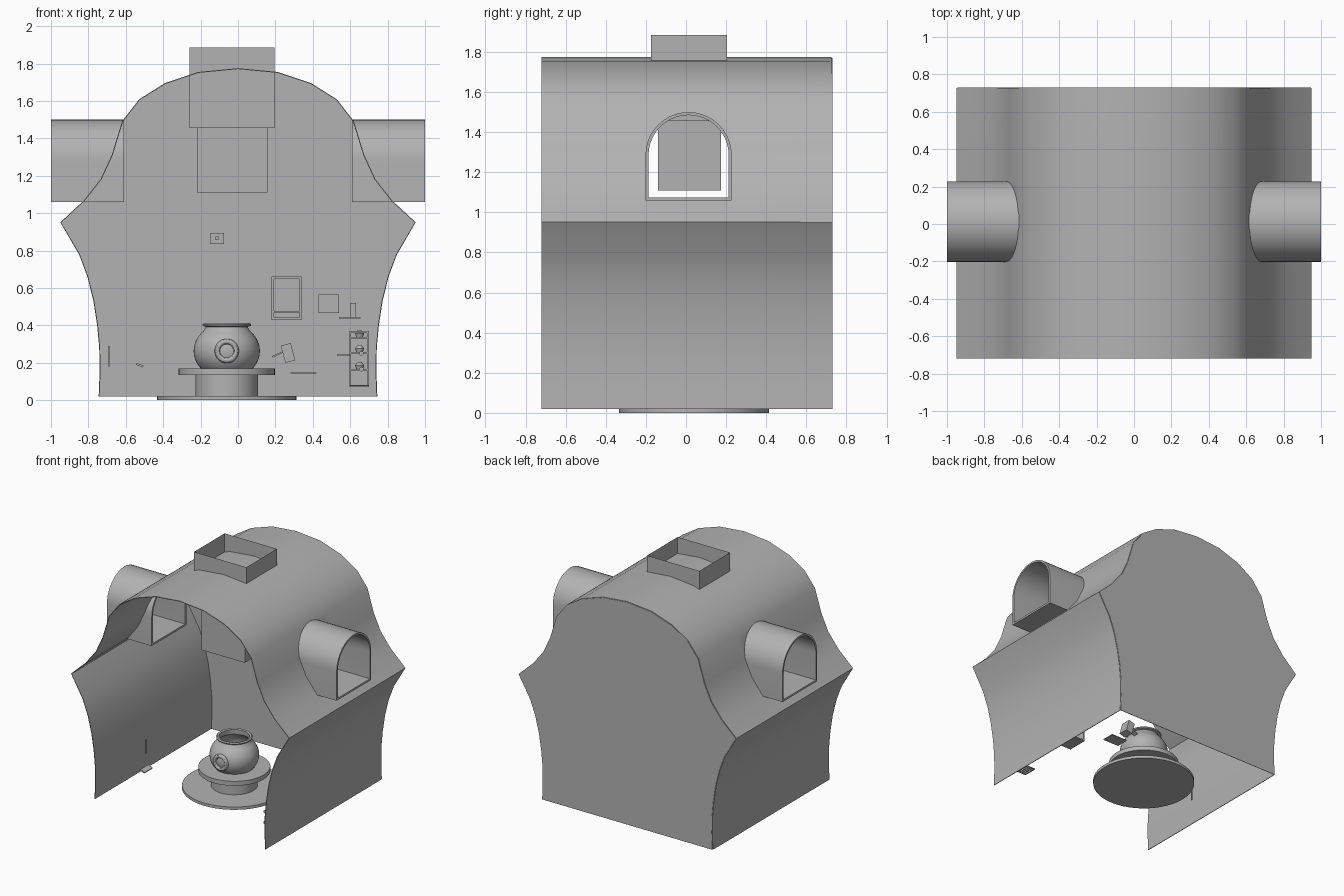
import bpy, bmesh, math
from mathutils import Matrix

if "Cube" in bpy.data.objects:
    bpy.data.objects.remove(bpy.data.objects["Cube"])

grey = bpy.data.materials.new("dark_grey")
grey.diffuse_color = (.45, .45, .45, 1)
grey.use_nodes = True
grey.node_tree.nodes["Principled BSDF"].inputs["Base Color"].default_value = grey.diffuse_color


def select(ob):
    bpy.ops.object.select_all(action='DESELECT')
    ob.select_set(True)
    bpy.context.view_layer.objects.active = ob


def finish(name, bm, smooth=True, wall=0, angle=30, fix=True):
    if fix:
        bmesh.ops.recalc_face_normals(bm, faces=bm.faces[:])
    me = bpy.data.meshes.new(name)
    bm.to_mesh(me)
    bm.free()
    me.materials.append(grey)
    ob = bpy.data.objects.new(name, me)
    bpy.context.collection.objects.link(ob)
    select(ob)
    if wall:
        m = ob.modifiers.new("wall", 'SOLIDIFY')
        m.thickness, m.offset = wall, -1
    if smooth:
        bpy.ops.object.shade_smooth_by_angle(angle=math.radians(angle))
    return ob


def box(name, x0, x1, y0, y1, z0, z1, tube=False, rot=None):
    bm = bmesh.new()
    bmesh.ops.create_cube(bm, size=1)
    if tube:  # keep only the four upright sheets
        bmesh.ops.delete(bm, geom=[f for f in bm.faces if abs(f.normal.z) > .5], context='FACES')
    bm.transform(Matrix.Diagonal((x1 - x0, y1 - y0, z1 - z0, 1)))
    if rot:
        bm.transform(Matrix.Rotation(math.radians(rot[0]), 4, rot[1]))
    bm.transform(Matrix.Translation(((x0 + x1) / 2, (y0 + y1) / 2, (z0 + z1) / 2)))
    return finish(name, bm, False, fix=not tube)


def lathe(name, pts, loc, seg=48, rot=None):
    bm = bmesh.new()
    vs = [bm.verts.new((r, 0, z)) for r, z in pts]
    es = [bm.edges.new(p) for p in zip(vs, vs[1:])]
    bmesh.ops.spin(bm, geom=vs + es, cent=(0, 0, 0), axis=(0, 0, 1), angle=2 * math.pi,
                   steps=seg, use_merge=True)
    bmesh.ops.remove_doubles(bm, verts=bm.verts[:], dist=1e-5)
    if rot:
        bm.transform(Matrix.Rotation(math.radians(rot[0]), 4, rot[1]))
    bm.transform(Matrix.Translation(loc))
    return finish(name, bm)


def disc(name, r, z0, z1, x, y):
    return lathe(name, [(0, z0), (r, z0), (r, z1), (0, z1)], (x, y, 0))


# Vaulted shell: profile swept along y in strips, closed back, open front and floor
half = [(.74, .02), (.735, .15), (.737, .28), (.748, .4), (.768, .53), (.8, .66), (.845, .78),
        (.945, .95), (.82, 1.065), (.73, 1.18), (.67, 1.31), (.615, 1.49), (.525, 1.605),
        (.39, 1.69), (.21, 1.75)]
profile = half + [(0, 1.77)] + [(-x, z) for x, z in reversed(half)]
bm = bmesh.new()
rows = [[bm.verts.new((x, y, z)) for x, z in profile]
        for y in (-.72, -.55, -.38, -.22, -.1, .013, .12, .24, .4, .56, .73)]
for a, b in zip(rows, rows[1:]):
    for i in range(len(profile) - 1):
        bm.faces.new((a[i], a[i + 1], b[i + 1], b[i]))
back = bm.faces.new(rows[-1][::-1])
back.normal_update()
if back.normal.y < 0:
    bmesh.ops.reverse_faces(bm, faces=bm.faces[:])
shell = finish("shell", bm, False, wall=.005, fix=False)


# Arched window tunnels and the openings they make in the shell
def arch(r, z0, zc=1.285, yc=.013, n=20):
    pts = [(yc + r * math.cos(math.pi * i / n), zc + r * math.sin(math.pi * i / n))
           for i in range(n + 1)]
    return pts + [(yc - r, z0), (yc + r, z0)]


def loops(bm, pts, xs):
    return [[bm.verts.new((x, y, z)) for y, z in pts] for x in xs]


def bridge(bm, a, b):
    for i in range(len(a)):
        j = (i + 1) % len(a)
        bm.faces.new((a[i], a[j], b[j], b[i]))


for side, s in (("left", -1), ("right", 1)):
    bm = bmesh.new()
    o0, o1 = loops(bm, arch(.215, 1.06), (s * .61, s))
    i0, i1 = loops(bm, arch(.2, 1.075), (s * .61, s))
    for a, b in ((o0, o1), (o1, i1), (i1, i0), (i0, o0)):
        bridge(bm, a, b)
    finish(side + "_window_tunnel", bm)
    bm = bmesh.new()
    a, b = loops(bm, arch(.207, 1.068), (s * .5, s * 1.1))
    bridge(bm, a, b)
    bm.faces.new(a)
    bm.faces.new(b)
    cutter = finish(side + "_window_cutter", bm, False)
    cutter.hide_render = True
    cutter.hide_set(True)
    m = shell.modifiers.new(side + "_window", 'BOOLEAN')
    m.operation, m.solver, m.object = 'DIFFERENCE', 'EXACT', cutter

# Bake the shell, then smooth it so that rims and openings stay sharp
select(shell)
for m in list(shell.modifiers):
    bpy.ops.object.modifier_apply(modifier=m.name)
bpy.ops.object.shade_smooth_by_angle(angle=math.radians(40))

# Chimney box through the roof and the narrower hood below
box("chimney", -.26, .195, -.175, .205, 1.455, 1.885, True)
box("chimney_hood", -.22, .157, -.14, .175, 1.11, 1.46, True)

# Round hearth with pedestal, plate and open pot
cx, cy = -.06, .04
disc("hearth_base", .373, 0, .022, cx, cy)
disc("pedestal", .167, .02, .14, cx, cy)
disc("plate", .257, .135, .17, cx, cy)
R, zc = .177, .263
outer = [(R * math.cos(math.radians(a)), zc + R * .85 * math.sin(math.radians(a)))
         for a in range(-45, 49, 6)]
inner = [(r - .014, z) for r, z in reversed(outer)]
lathe("pot", [(0, .165), (.1, .165)] + outer +
      [(.112, .392), (.128, .397), (.13, .405), (.122, .412), (.108, .408)] + inner +
      [(0, .18)], (cx, cy, 0))
ring = [(.05 + .015 * math.cos(math.pi * i / 6), .015 * math.sin(math.pi * i / 6)) for i in range(13)]
lathe("pot_port_ring", ring, (cx, cy - R + .008, .263), 32, (90, 'X'))
lathe("pot_port", [(.05, -.02), (.05, .005), (.034, .005), (.034, -.012), (.018, -.012),
                   (.018, .006), (0, .006)], (cx, cy - R + .008, .263), 32, (90, 'X'))


# Small furnishings
def frame(name, x0, x1, y0, y1, z0, z1, t):
    box(name + "_left", x0, x0 + t, y0, y1, z0, z1)
    box(name + "_right", x1 - t, x1, y0, y1, z0, z1)
    box(name + "_bottom", x0, x1, y0, y1, z0, z0 + t)
    box(name + "_top", x0, x1, y0, y1, z1 - t, z1)


frame("back_frame", .18, .34, .66, .72, .43, .66, .012)
box("back_frame_rail", .18, .34, .66, .72, .47, .477)
frame("side_rack", .595, .7, -.02, .14, .07, .37, .01)
for i, z in enumerate((.16, .25, .33)):
    box(f"rack_shelf_{i}", .6, .695, -.02, .14, z, z + .008)
    lathe(f"rack_jar_{i}", [(0, 0), (.018, 0), (.024, .018), (.012, .035), (0, .035)],
          (.65, .03, z + .008), 16)
for i in range(6):  # slatted tray by the right wall
    box(f"tray_slat_{i}", .6 + .018 * i, .608 + .018 * i, -.53, -.42, .075, .082)
for y in (-.53, -.425):
    box("tray_bar", .6, .698, y, y + .006, .075, .082)
for z in (.165, .25):
    lathe("wall_peg", [(0, 0), (.012, 0), (.012, .07), (0, .07)], (.66, -.54, z), 12, (90, 'X'))
box("rack_tray", .53, .6, 0, .1, .237, .245)
box("wall_picture", .43, .54, .69, .715, .465, .565)
box("wall_box", -.15, -.075, .69, .72, .835, .895)
lathe("wall_box_knob", [(.012, 0), (.012, .012), (0, .012)], (-.112, .69, .867), 16, (90, 'X'))
box("ledge", .54, .655, .6, .72, .437, .445)
box("ledge_bottle", .6, .63, .65, .68, .445, .52)
box("leaning_board", .24, .295, .2, .28, .205, .3, rot=(-15, 'Y'))
box("board_prop", .18, .24, .22, .26, .24, .248, rot=(-25, 'Y'))
box("low_tray", .28, .42, .15, .25, .142, .148)
box("wall_rod", -.694, -.686, -.165, -.155, .18, .29)
box("small_tile", -.545, -.505, -.44, -.34, .182, .192, rot=(20, 'Y'))
